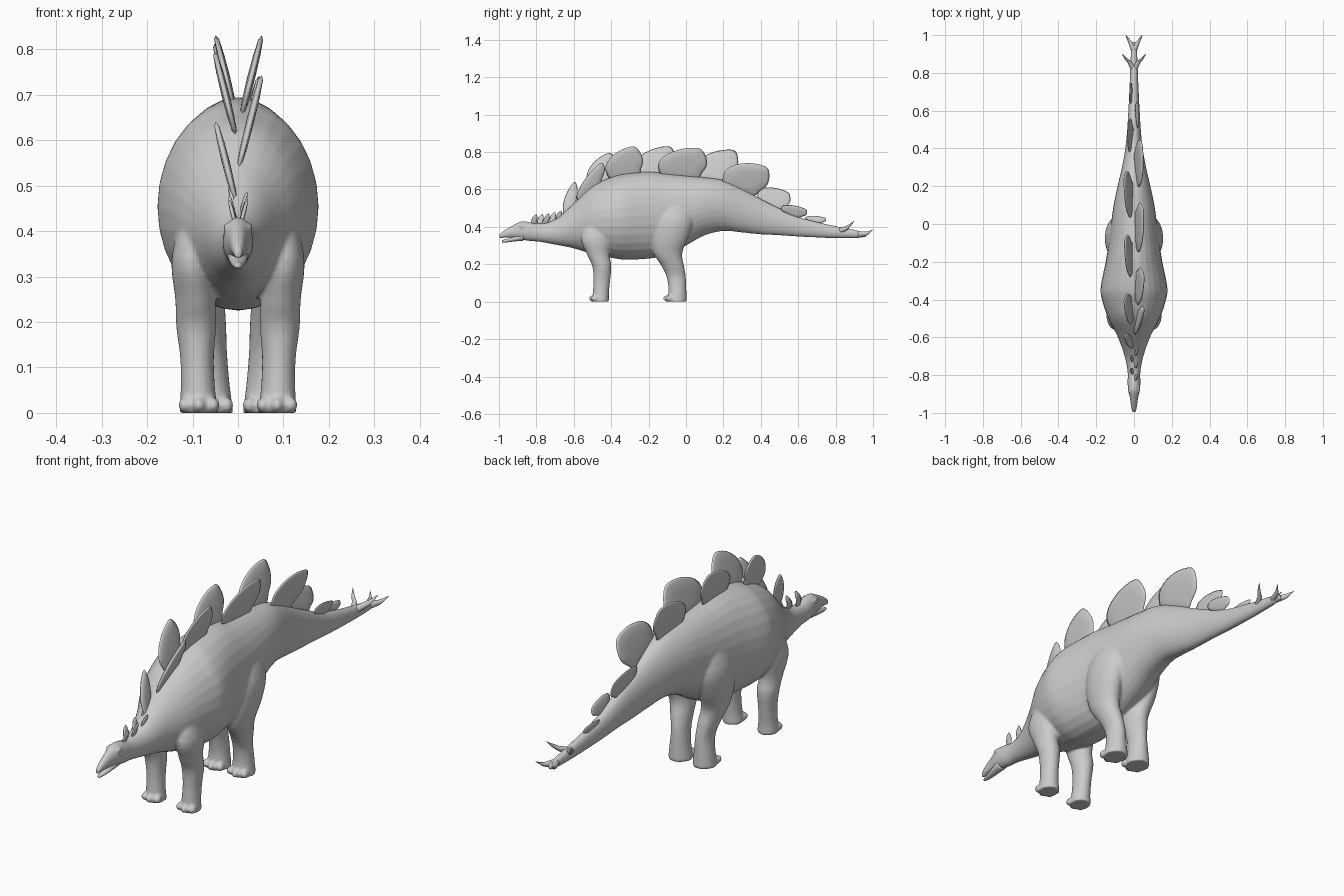
import bpy, bmesh, math
from mathutils import Vector, Matrix

cube = bpy.data.objects.get("Cube")
if cube:
    bpy.data.objects.remove(cube)

clay = bpy.data.materials.new("clay_grey")
clay.use_nodes = True
GREY = (0.6, 0.6, 0.6, 1)
clay.diffuse_color = GREY
clay.node_tree.nodes["Principled BSDF"].inputs["Base Color"].default_value = GREY


def finish(bm, name):
    """Turn a bmesh into a smooth, single-coloured object."""
    bmesh.ops.recalc_face_normals(bm, faces=bm.faces)
    mesh = bpy.data.meshes.new(name)
    bm.to_mesh(mesh)
    bm.free()
    mesh.materials.append(clay)
    obj = bpy.data.objects.new(name, mesh)
    bpy.context.collection.objects.link(obj)
    for poly in mesh.polygons:
        poly.use_smooth = True
    return obj


def spline(points, steps, closed=False):
    """Catmull-Rom interpolation of points of any dimension."""
    pts = [Vector(p) for p in points]
    n = len(pts)
    pick = (lambda i: pts[i % n]) if closed else (lambda i: pts[min(max(i, 0), n - 1)])
    out = []
    for i in range(n if closed else n - 1):
        a, b, c, d = (pick(i + k) for k in (-1, 0, 1, 2))
        for k in range(steps):
            t = k / steps
            out.append((b * 2 + (c - a) * t + (a * 2 - b * 5 + c * 4 - d) * t ** 2
                        + (b * 3 - a - c * 3 + d) * t ** 3) * 0.5)
    return out if closed else out + [pts[-1]]


def loft(bm, stations, upright=False, sides=28, steps=4):
    """Skin ellipses given as (x, y, z, half width, half depth)."""
    rings = []
    for x, y, z, a, b in spline(stations, steps):
        ring = []
        for k in range(sides):
            t = math.tau * k / sides
            u, v = a * math.cos(t), b * math.sin(t)
            ring.append(bm.verts.new((x + u, y + v, z) if upright else (x + u, y, z + v)))
        rings.append(ring)
    for r, s in zip(rings, rings[1:]):
        for k in range(sides):
            j = (k + 1) % sides
            bm.faces.new((r[k], r[j], s[j], s[k]))
    bm.faces.new(rings[0])
    bm.faces.new(rings[-1])


def ball(bm, centre, size):
    bmesh.ops.create_uvsphere(bm, u_segments=14, v_segments=8, radius=1,
                              matrix=Matrix.LocRotScale(Vector(centre), None, Vector(size)))


def trunk(rows):
    """Rows of (y, top, bottom, half width) to loft stations."""
    return [(0, y, (t + b) / 2, w, (t - b) / 2) for y, t, b, w in rows]


# Head, neck, torso and tail
bm = bmesh.new()
loft(bm, trunk([
    (-.997, .362, .338, .009), (-.97, .383, .342, .015), (-.92, .412, .34, .022),
    (-.88, .43, .332, .031), (-.84, .427, .325, .034), (-.78, .418, .32, .034),
    (-.7, .44, .305, .05), (-.6, .525, .285, .085), (-.5, .62, .255, .136),
    (-.4, .665, .235, .17), (-.33, .685, .225, .176), (-.2, .695, .23, .15),
    (-.1, .685, .25, .135), (0, .675, .3, .122), (.1, .665, .355, .108),
    (.2, .65, .378, .087), (.3, .605, .37, .064), (.4, .55, .36, .046),
    (.5, .5, .355, .036), (.6, .455, .348, .03), (.7, .427, .343, .025),
    (.8, .405, .34, .021), (.9, .385, .34, .017), (.965, .37, .345, .011)]))

# Legs and toes, both sides
FRONT = [(.09, -.46, .46, .03, .06), (.1, -.48, .34, .046, .08), (.094, -.468, .25, .044, .06),
         (.092, -.45, .19, .044, .051), (.09, -.45, .12, .037, .045),
         (.088, -.455, .05, .038, .043), (.086, -.457, 0, .044, .045)]
HIND = [(.07, -.07, .58, .03, .07), (.086, -.07, .45, .064, .11), (.092, -.085, .35, .058, .1),
        (.08, -.097, .26, .05, .077), (.068, -.07, .19, .042, .06),
        (.06, -.052, .13, .036, .051), (.06, -.046, .06, .042, .048), (.06, -.05, 0, .05, .055)]
for side in (-1, 1):
    for leg in (FRONT, HIND):
        loft(bm, [(side * x, y, z, a, b) for x, y, z, a, b in leg], upright=True)
        x, y, z, a, b = leg[-1]
        for k in (-1, 0, 1):
            ball(bm, (side * x + k * a * .7, y - b * (.95 - .25 * abs(k)), .017),
                 (.015, .02, .017))
    # brow and cheek
    ball(bm, (side * .024, -.875, .408), (.009, .02, .009))
body = finish(bm, "body")
remesh = body.modifiers.new("blend", "REMESH")
remesh.mode = "VOXEL"
remesh.voxel_size = .006
remesh.use_smooth_shade = True
soften = body.modifiers.new("soften", "SMOOTH")
soften.factor = .5
soften.iterations = 5

# Lower jaw and eyes
bm = bmesh.new()
loft(bm, trunk([(-.985, .329, .318, .006), (-.96, .335, .317, .012),
                (-.92, .348, .322, .019), (-.87, .37, .326, .024)]), sides=16)
finish(bm, "lower_jaw")
bm = bmesh.new()
for side in (-1, 1):
    ball(bm, (side * .027, -.873, .39), (.006, .008, .007))
finish(bm, "eyes")

# Back plates: lens-shaped leaves leaning outwards
LEAF = [(.2, -.15), (.03, .15), (.03, .42), (.17, .7), (.45, .93), (.78, 1),
        (.93, .78), (1, .45), (.93, .15), (.8, -.15)]


def plate(name, side, start, end, tip, root=.014, lean=.25, thick=.009):
    start, end, tip = Vector(start), Vector(end), Vector(tip)
    rise = tip - start.lerp(end, .78)
    outline = [start.lerp(end, s) + rise * h for s, h in spline(LEAF, 4, closed=True)]
    middle = start.lerp(end, .55) + rise * .4
    bm = bmesh.new()

    def put(p, offset):
        height = p.y - start.lerp(end, .5).y
        return bm.verts.new((side * (root + lean * height) + offset, p.x, p.y))

    rim = [put(p, 0) for p in outline]
    for face in (-1, 1):
        last = rim
        for scale, depth in ((.9, .6), (.5, .9)):
            ring = [put(middle.lerp(p, scale), face * thick * depth) for p in outline]
            for k in range(len(ring)):
                j = (k + 1) % len(ring)
                bm.faces.new((last[k], last[j], ring[j], ring[k]))
            last = ring
        hub = put(middle, face * thick)
        for k in range(len(last)):
            bm.faces.new((last[k], last[(k + 1) % len(last)], hub))
    finish(bm, name)


PLATES = [
    (-1, (-.66, .47), (-.58, .53), (-.595, .64)), (1, (-.59, .53), (-.44, .65), (-.46, .74)),
    (-1, (-.53, .62), (-.36, .67), (-.41, .795)), (1, (-.43, .665), (-.225, .69), (-.28, .83)),
    (-1, (-.29, .69), (-.07, .69), (-.09, .83)), (1, (-.16, .69), (.1, .665), (.07, .82)),
    (-1, (.02, .675), (.25, .65), (.255, .81)), (1, (.18, .655), (.4, .565), (.43, .72)),
    (-1, (.37, .57), (.53, .49), (.545, .585)), (1, (.5, .5), (.62, .445), (.64, .495)),
    (-1, (.63, .445), (.73, .418), (.74, .45))]
for i, (side, start, end, tip) in enumerate(PLATES):
    small = tip[1] < .6
    plate(f"back_plate_{i + 1}", side, start, end, tip, thick=.005 if small else .009)

# Little neck plates
for i in range(6):
    y, z = -.83 + i * .033, .422 + .0012 * i * i
    plate(f"neck_plate_{i + 1}", (-1) ** i, (y, z - .008), (y + .034, z), (y + .03, z + .045),
          root=.007, thick=.005)

# Tail spikes, curving out in two pairs
SPIKES = {"front": [(.004, .82, .38), (.022, .855, .392), (.042, .875, .407), (.062, .9, .432)],
          "rear": [(.002, .92, .362), (.014, .95, .363), (.026, .972, .367), (.045, 1, .385)]}
for where, path in SPIKES.items():
    for side, label in ((1, "left"), (-1, "right")):
        bm = bmesh.new()
        radii = (.015, .013, .009, .001)
        loft(bm, [(side * x, y, z, r, r) for (x, y, z), r in zip(path, radii)], sides=12)
        finish(bm, f"{where}_{label}_tail_spike")
